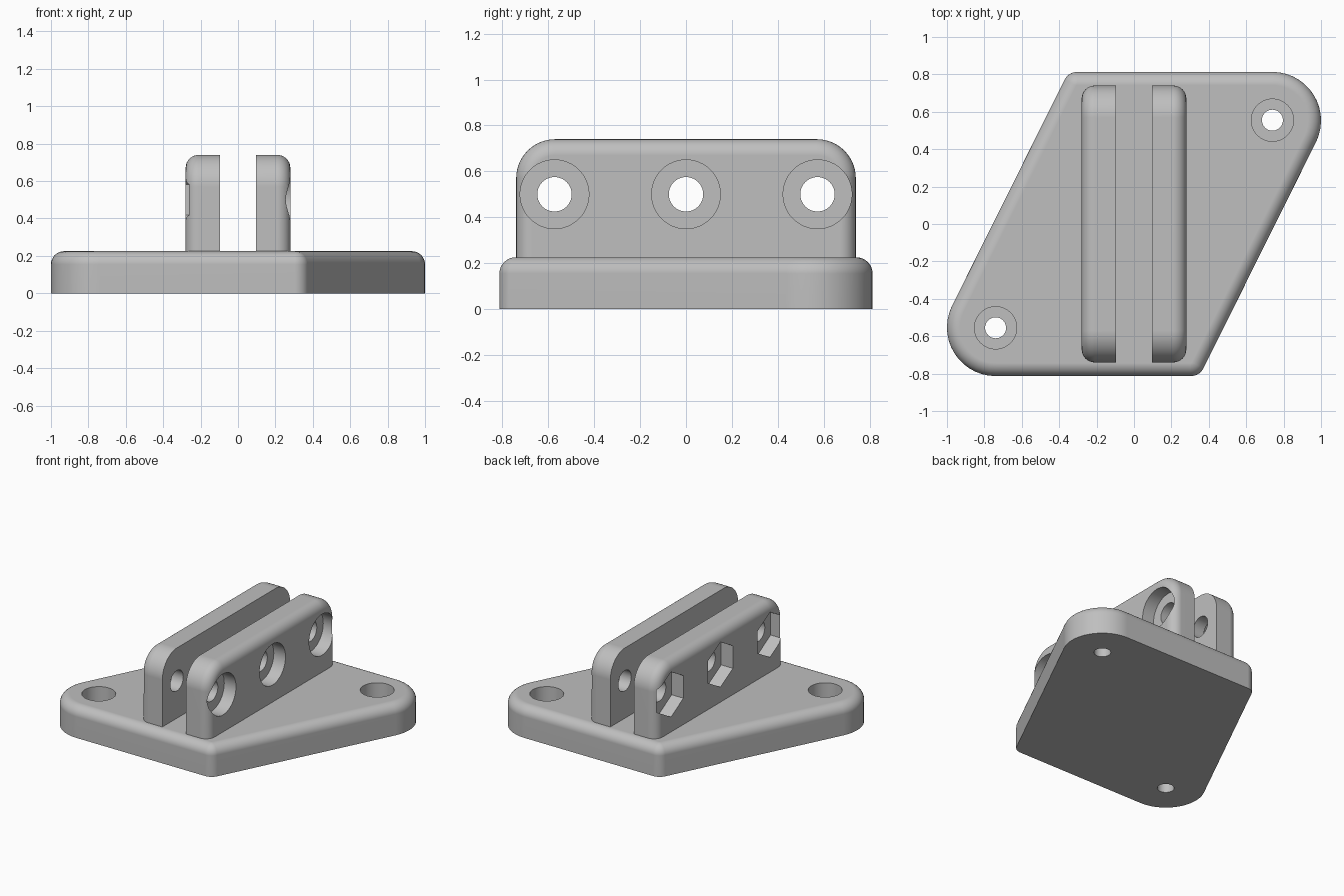
import bpy, bmesh
from math import sin, cos, pi, radians
from mathutils import Vector

cube = bpy.data.objects.get("Cube")
if cube:
    bpy.data.objects.remove(cube, do_unlink=True)

grey = bpy.data.materials.new("light grey plastic")
grey.use_nodes = True
colour = (0.52, 0.52, 0.52, 1)
grey.diffuse_color = colour
grey.node_tree.nodes["Principled BSDF"].inputs["Base Color"].default_value = colour

BASE_TOP = 0.225
FILLET = 0.07


def rounded(corners, inset=0.0, steps=14):
    """Outline from corner arcs (u, v, radius, start, end), moved inwards."""
    points = []
    for u, v, r, start, end in corners:
        for i in range(steps + 1):
            a = radians(start + (end - start) * i / steps)
            points.append((u + (r - inset) * cos(a), v + (r - inset) * sin(a)))
    return points


def circle(u, v, r, sides=48):
    turns = [pi / 2 + 2 * pi * i / sides for i in range(sides)]
    return [(u + r * cos(a), v + r * sin(a)) for a in turns]


def loft(name, rings, axis, floor=None):
    """Closed solid through (height, outline) rings stacked along an axis."""
    bm = bmesh.new()
    loops = []
    for w, outline in rings:
        loops.append([bm.verts.new((u, v, w) if axis == "Z" else (w, u, v))
                      for u, v in outline])
    for low, high in zip(loops, loops[1:]):
        for i in range(len(low)):
            j = (i + 1) % len(low)
            bm.faces.new((low[i], low[j], high[j], high[i]))
    bm.faces.new(loops[0])
    bm.faces.new(loops[-1])
    # Trim flat at the floor height
    if floor is not None:
        cut = bmesh.ops.bisect_plane(
            bm, geom=bm.verts[:] + bm.edges[:] + bm.faces[:],
            plane_co=Vector((0, 0, floor)), plane_no=Vector((0, 0, 1)), clear_inner=True)
        edges = [e for e in cut["geom_cut"] if isinstance(e, bmesh.types.BMEdge)]
        bmesh.ops.edgeloop_fill(bm, edges=edges)
    bmesh.ops.recalc_face_normals(bm, faces=bm.faces[:])
    mesh = bpy.data.meshes.new(name)
    bm.to_mesh(mesh)
    bm.free()
    mesh.materials.append(grey)
    obj = bpy.data.objects.new(name, mesh)
    bpy.context.collection.objects.link(obj)
    return obj


def filleted(corners, start, end, steps=8):
    """Rings from a sharp start face to a rounded end face."""
    sign = 1 if end > start else -1
    rings = [(start, rounded(corners))]
    for i in range(steps + 1):
        a = pi / 2 * i / steps
        rings.append((end - sign * FILLET * (1 - sin(a)),
                      rounded(corners, FILLET * (1 - cos(a)))))
    return rings


def activate(obj):
    bpy.ops.object.select_all(action="DESELECT")
    obj.select_set(True)
    bpy.context.view_layer.objects.active = obj


def drill(obj, outline, low, high, axis):
    cutter = loft("cutter", [(low, outline), (high, outline)], axis)
    cutter.hide_render = True
    activate(obj)
    mod = obj.modifiers.new("drill", "BOOLEAN")
    mod.operation = "DIFFERENCE"
    mod.solver = "EXACT"
    mod.object = cutter
    bpy.ops.object.modifier_apply(modifier=mod.name)
    bpy.data.objects.remove(cutter, do_unlink=True)


def finish(obj):
    activate(obj)
    bpy.ops.object.shade_smooth_by_angle(angle=radians(30))
    mod = obj.modifiers.new("even shading", "WEIGHTED_NORMAL")
    mod.keep_sharp = True


# Slanted base plate with two broad and two tight corners
slant = 26.565
plate = [(0.74, 0.553, 0.26, -slant, 90), (-0.304, 0.738, 0.075, 90, 180 - slant),
         (-0.74, -0.553, 0.26, 180 - slant, 270), (0.304, -0.738, 0.075, 270, 360 - slant)]
base = loft("base_plate", filleted(plate, 0, BASE_TOP), "Z")

# Counterbored mounting holes
for s in (-1, 1):
    x, y = s * 0.74, s * 0.555
    drill(base, circle(x, y, 0.113), 0.09, 0.3, "Z")
    drill(base, circle(x, y, 0.056), -0.1, 0.3, "Z")
finish(base)

# Upright lugs: round bolt head recesses on the left, nut pockets on the right
lug = [(0.57, 0.57, 0.17, 0, 90), (-0.57, 0.57, 0.17, 90, 180),
       (-0.665, 0.1, 0.075, 180, 270), (0.665, 0.1, 0.075, 270, 360)]
for s, name, sides, radius in ((1, "left_lug", 48, 0.15), (-1, "right_lug", 6, 0.165)):
    obj = loft(name, filleted(lug, s * 0.095, s * 0.28), "X", floor=BASE_TOP)
    for y in (-0.573, 0, 0.573):
        drill(obj, circle(y, 0.5, radius, sides), s * 0.185, s * 0.4, "X")
        drill(obj, circle(y, 0.5, 0.075), s * 0.05, s * 0.4, "X")
    finish(obj)
